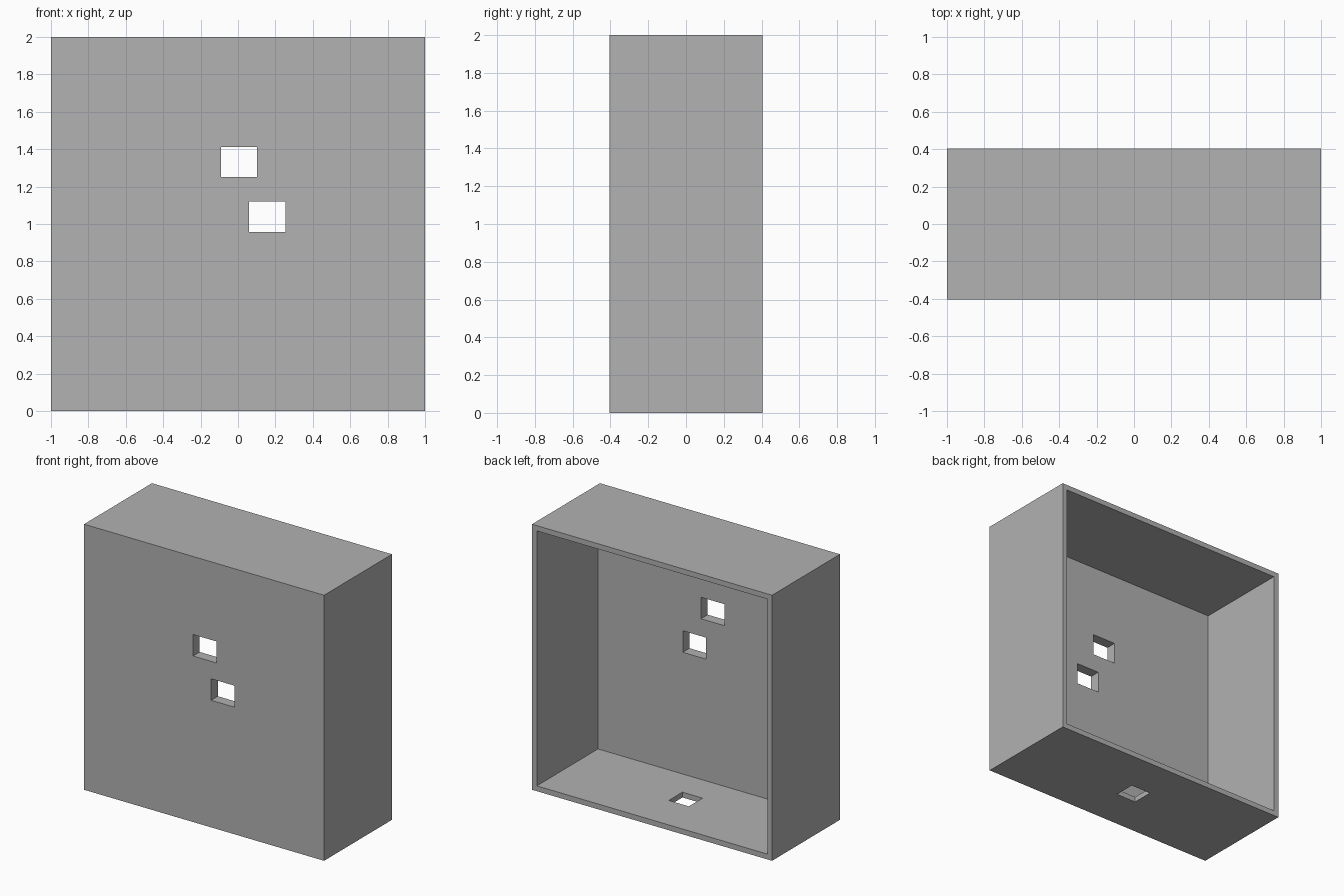
import bpy
from mathutils import Vector

default = bpy.data.objects.get("Cube")
if default:
    bpy.data.objects.remove(default, do_unlink=True)

WIDTH, DEPTH, HEIGHT = 2.0, 0.808, 2.0
WALL, PANEL = 0.04, 0.08          # side walls and thicker front panel
SX, SY = WIDTH / 2, DEPTH / 2
OVER = 0.1                        # how far cutters reach past a surface

grey = bpy.data.materials.new("plain grey")
grey.use_nodes = True
color = (0.445, 0.445, 0.445, 1)
grey.diffuse_color = color
grey.node_tree.nodes["Principled BSDF"].inputs["Base Color"].default_value = color


def box(name, low, high):
    """Box between two opposite corners."""
    low, high = Vector(low), Vector(high)
    bpy.ops.mesh.primitive_cube_add(size=1, location=(low + high) / 2)
    obj = bpy.context.object
    obj.name = name
    obj.scale = high - low
    bpy.ops.object.transform_apply(location=False, rotation=False, scale=True)
    obj.data.materials.append(grey)
    return obj


def cut(target, name, low, high):
    """Subtract a box from the target."""
    cutter = box(name, low, high)
    cutter.hide_render = True
    mod = target.modifiers.new(name, "BOOLEAN")
    mod.operation = "DIFFERENCE"
    mod.solver = "EXACT"
    mod.object = cutter
    bpy.context.view_layer.objects.active = target
    bpy.ops.object.modifier_apply(modifier=mod.name)
    bpy.data.objects.remove(cutter, do_unlink=True)


# Housing, hollow and open at the back
housing = box("housing", (-SX, -SY, 0), (SX, SY, HEIGHT))
cut(housing, "cavity", (-SX + WALL, -SY + PANEL, WALL),
    (SX - WALL, SY + OVER, HEIGHT - WALL))

# Two rectangular windows through the front panel
for name, x, z in (("upper_window", -0.092, 1.25), ("lower_window", 0.059, 0.957)):
    cut(housing, name, (x, -SY - OVER, z), (x + 0.194, -SY + PANEL + OVER, z + 0.162))

# Square hole through the floor
cut(housing, "floor_hole", (-0.08, -0.083, -OVER), (0.088, 0.08, WALL + OVER))
